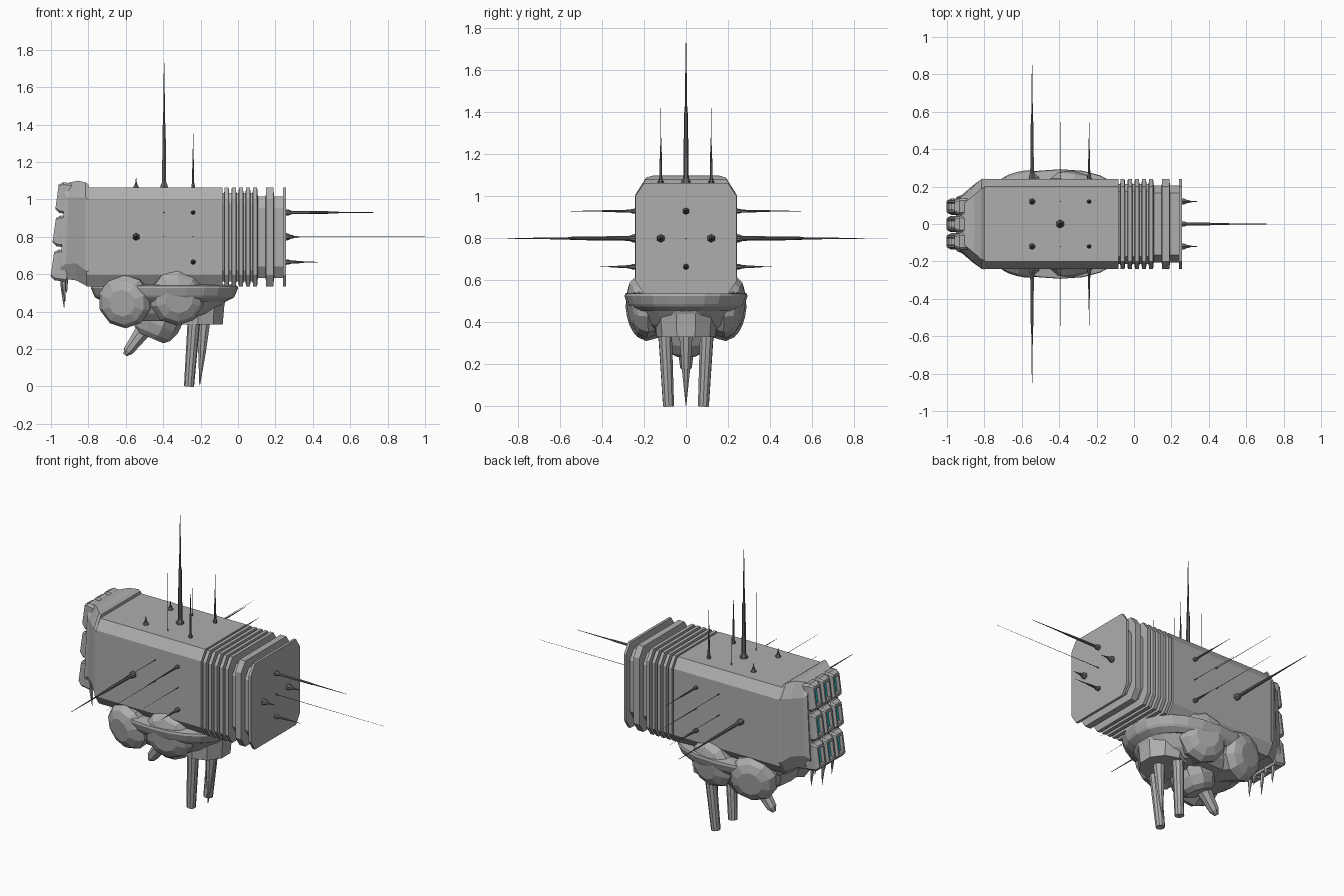
import bpy, bmesh, math
from mathutils import Vector, Matrix

if "Cube" in bpy.data.objects:
    bpy.data.objects.remove(bpy.data.objects["Cube"])


def material(name, color):
    m = bpy.data.materials.new(name)
    m.diffuse_color = color
    m.use_nodes = True
    m.node_tree.nodes["Principled BSDF"].inputs["Base Color"].default_value = m.diffuse_color
    return m


GREY = material("hull_grey", (.43, .42, .42, 1))
DARK = material("antenna_dark", (.13, .13, .13, 1))
CYAN = material("lamp_glow", (0, .75, .85, 1))


def loft(name, rings, mat=GREY):
    """Skin a list of equal-length closed rings and cap both ends."""
    bm = bmesh.new()
    vs = [[bm.verts.new(p) for p in r] for r in rings]
    n = len(vs[0])
    for a, b in zip(vs, vs[1:]):
        for i in range(n):
            j = (i + 1) % n
            bm.faces.new((a[i], a[j], b[j], b[i]))
    bm.faces.new(vs[0][::-1])
    bm.faces.new(vs[-1])
    bmesh.ops.recalc_face_normals(bm, faces=bm.faces)
    me = bpy.data.meshes.new(name)
    bm.to_mesh(me)
    bm.free()
    ob = bpy.data.objects.new(name, me)
    bpy.context.collection.objects.link(ob)
    me.materials.append(mat)
    return ob


def turned(name, start, end, profile, sides=8, mat=GREY):
    """Turned shape between two points; profile = (fraction along, radius)."""
    a, d = Vector(start), Vector(end) - Vector(start)
    q = d.to_track_quat('Z', 'Y')
    rings = []
    for t, r in profile:
        rings.append([a + d * t + q @ Vector((r * math.cos(w), r * math.sin(w), 0))
                      for w in (2 * math.pi * (k + .5) / sides for k in range(sides))])
    return loft(name, rings, mat)


def octagon(x, w, z0, z1, cy=.04, cz=.06, lean=0):
    pts = [(-w, z0 + cz), (-w + cy, z0), (w - cy, z0), (w, z0 + cz),
           (w, z1 - cz), (w - cy, z1), (-w + cy, z1), (-w, z1 - cz)]
    return [(x + lean * (z - .8), y, z) for y, z in pts]


def oval(z, rx, ry, cx=-.393, n=24, e=2.3):
    def f(v):
        return math.copysign(abs(v) ** (2 / e), v)
    return [(cx + rx * f(math.cos(2 * math.pi * k / n)),
             ry * f(math.sin(2 * math.pi * k / n)), z) for k in range(n)]


# Main hull with ribbed rear end
FULL, MID, NECK = (.24, .535, 1.063), (.215, .56, 1.035), (.205, .58, 1.015)
steps = [(-.81, FULL), (-.083, FULL), (-.083, MID)]
for k in range(5):
    x = -.074 + k * .038
    steps += [(x, MID), (x + .003, FULL), (x + .024, FULL), (x + .027, MID)]
steps += [(.106, NECK), (.148, NECK), (.15, FULL), (.19, FULL), (.192, NECK),
          (.24, NECK), (.24, FULL), (.256, FULL)]
loft("hull", [octagon(x, *s) for x, s in steps])

# Tapered head with leaning front
loft("head", [octagon(-.80, .243, .535, 1.08, .05, .08),
              octagon(-.815, .24, .54, 1.09, .05, .08),
              octagon(-.86, .205, .567, 1.1, .05, .09, .02),
              octagon(-.915, .155, .575, 1.09, .04, .08, .04),
              octagon(-.94, .145, .585, 1.075, .03, .05, .05)])


# Nine lamp blocks, each with a recessed glowing strip
def lamp(row, col):
    xc, zc = (-.957, -.947, -.932)[row], (.648, .83, 1.008)[row]
    m = Matrix.Translation((xc, (col - 1) * .093, zc)) @ Matrix.Rotation(math.radians(8), 4, 'Y')

    def ring(x, w, h, c):
        return [m @ Vector(p) for p in octagon(x, w, -h, h, c, c)]
    loft("lamp_block", [ring(.05, .044, .083, .012), ring(-.012, .044, .083, .012),
                        ring(-.036, .032, .066, .008), ring(-.036, .021, .05, .004),
                        ring(-.016, .019, .048, .004)])
    loft("lamp_strip", [ring(-.012, .011, .04, .001), ring(-.019, .011, .04, .001)], CYAN)


for row in range(3):
    for col in range(3):
        lamp(row, col)

# Hanging spikes under the head
for y, x, z in [(-.1, -.925, .45), (0, -.93, .42), (.1, -.925, .45),
                (-.05, -.915, .5), (.05, -.915, .5)]:
    turned("chin_spike", (x - .01, y, .6), (x, y, z), [(0, .014), (.45, .011), (1, .001)], 6)


# Antennas: flared foot then a stepped taper
def antenna(start, direction, length, r):
    a = Vector(start)
    f = min(.03 / length, .3)
    turned("antenna", a, a + Vector(direction) * length,
           [(-.01, r), (f * .5, r * .9), (f, r * .55), (.5, r * .38), (.52, r * .26), (1, r * .06)],
           6, DARK)


def whisker(start, direction, length):
    a = Vector(start)
    turned("whisker", a, a + Vector(direction) * length,
           [(0, .003), (.05, .0016), (1, .0006)], 4, DARK)


UP, BACK = (0, 0, 1), (1, 0, 0)
antenna((-.395, 0, 1.06), UP, .67, .024)
for s in (-1, 1):
    antenna((-.24, s * .12, 1.06), UP, .3, .012)
    antenna((-.545, s * .12, 1.06), UP, .055, .018)
    whisker((-.395, s * .12, 1.06), UP, .36)
    side = (0, s, 0)
    antenna((-.545, s * .24, .8), side, .61, .021)
    antenna((-.24, s * .24, .93), side, .31, .012)
    antenna((-.24, s * .24, .665), side, .17, .014)
    whisker((-.395, s * .24, .93), side, .48)
    whisker((-.395, s * .24, .8), side, .48)
    whisker((-.24, s * .24, .8), side, .34)
    antenna((.255, s * .12, .8), BACK, .085, .02)
antenna((.255, 0, .93), BACK, .49, .017)
antenna((.255, 0, .665), BACK, .175, .015)
whisker((.255, 0, .8), BACK, .745)

# Oval collar and under-hull
loft("collar", [oval(.455, .33, .25), oval(.475, .37, .272), oval(.487, .378, .28),
                oval(.525, .393, .293), oval(.538, .39, .29), oval(.545, .36, .24)])
loft("under_hull", [oval(.35, .24, .17, -.42), oval(.39, .3, .21, -.42), oval(.48, .35, .25)])

# Side joint drums, two per side, flat-ended and tilted outward
for s in (-1, 1):
    for name, x0, x1, z, r in (("front_joint", -.575, -.62, .465, .145),
                               ("rear_joint", -.345, -.315, .485, .15)):
        turned(name, (x0, s * .08, z + .01), (x1, s * .268, z - .02),
               [(0, r * .9), (.7, r), (.9, r * .82), (1, r * .5)], 10)

# Rear leg socket, two legs and a centre prong
turned("leg_socket", (-.215, 0, .5), (-.215, 0, .33), [(0, .175), (.35, .15), (1, .14)], 10)
for s in (-1, 1):
    turned("leg", (-.235, s * .1, .36), (-.262, s * .083, 0), [(0, .034), (1, .027)], 10)
turned("centre_prong", (-.18, 0, .36), (-.205, 0, .005), [(0, .036), (.5, .022), (1, .002)], 8)

# Slanted front socket and stub
turned("front_socket", (-.40, 0, .42), (-.468, 0, .26),
       [(0, .13), (.55, .125), (.85, .105), (1, .075)], 10)
turned("front_stub", (-.49, 0, .32), (-.603, 0, .168),
       [(0, .05), (.55, .036), (.85, .03), (1, .012)], 8)
